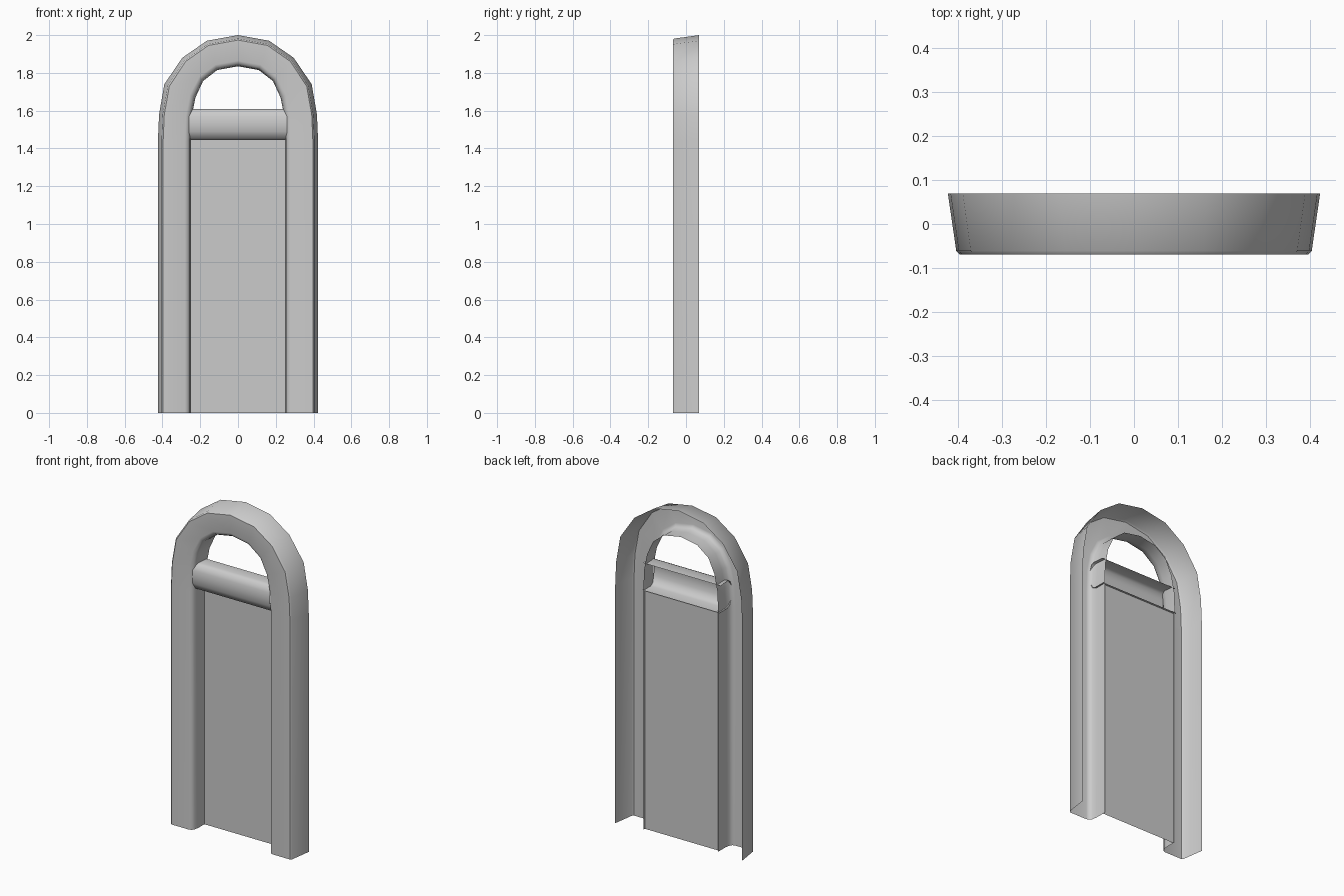
import bpy
import math

cube = bpy.data.objects.get("Cube")
if cube:
    bpy.data.objects.remove(cube, do_unlink=True)

# One plain grey for every part
grey = bpy.data.materials.new("stone_grey")
grey.use_nodes = True
colour = (0.6, 0.6, 0.6, 1)
grey.diffuse_color = colour
grey.node_tree.nodes["Principled BSDF"].inputs["Base Color"].default_value = colour


def sheet(name, rows, smooth=45):
    """Skin a grid of points into an open shell."""
    n = len(rows[0])
    verts = [p for row in rows for p in row]
    faces = [(i * n + j, i * n + j + 1, (i + 1) * n + j + 1, (i + 1) * n + j)
             for i in range(len(rows) - 1) for j in range(n - 1)]
    mesh = bpy.data.meshes.new(name)
    mesh.from_pydata(verts, [], faces)
    mesh.materials.append(grey)
    obj = bpy.data.objects.new(name, mesh)
    bpy.context.collection.objects.link(obj)
    bpy.ops.object.select_all(action='DESELECT')
    obj.select_set(True)
    bpy.context.view_layer.objects.active = obj
    bpy.ops.object.shade_smooth_by_angle(angle=math.radians(smooth))
    return obj


# Arched frame: section runs from the opening (0) to the outer back edge (1)
section = [(0, .05), (0, -.02), (.03, -.05), (.09, -.065), (.18, -.07),
           (.84, -.07), (.89, -.061), (1, .07)]
inner = [(.25, 0), (.25, 1.44), (.245, 1.57), (.225, 1.67),
         (.185, 1.757), (.11, 1.815), (0, 1.835)]
outer = [(.424, 0), (.424, 1.44), (.418, 1.58), (.39, 1.74),
         (.295, 1.88), (.165, 1.97), (0, 2)]


def mirrored(path):
    return path + [(-x, z) for x, z in reversed(path[:-1])]


rows = [[(a[0] + (b[0] - a[0]) * t, y, a[1] + (b[1] - a[1]) * t) for t, y in section]
        for a, b in zip(mirrored(inner), mirrored(outer))]
sheet("arched_frame", rows)

# Rounded crossbar above the door, open at the back
bar = [(.04, 1.605), (-.03, 1.61), (-.05, 1.6), (-.063, 1.57), (-.066, 1.53),
       (-.062, 1.49), (-.045, 1.455), (-.02, 1.445), (.05, 1.445)]
sheet("crossbar", [[(x, y, z) for y, z in bar] for x in (-.26, .26)])

# Recessed door panel
sheet("door_panel", [[(x, .036, z) for x in (-.25, .25)] for z in (0, 1.445)])
